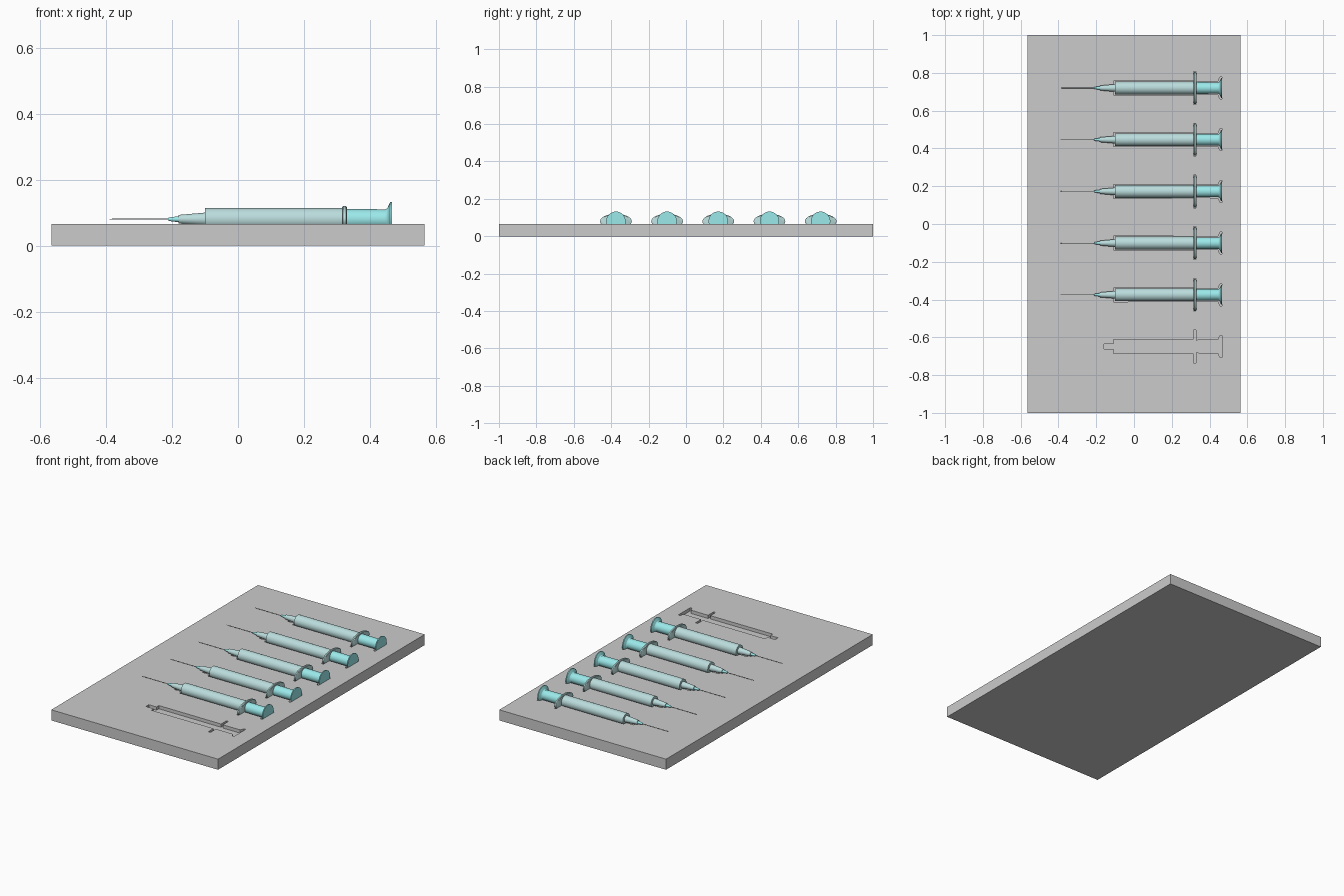
import bpy, bmesh
from math import sin, cos, pi

if "Cube" in bpy.data.objects:
    bpy.data.objects.remove(bpy.data.objects["Cube"])

ROWS = [0.72 - 0.2737 * i for i in range(6)]   # last row is the empty slot
TOP, AXIS = 0.065, 0.08


def material(name, color):
    m = bpy.data.materials.new(name)
    m.diffuse_color = color
    m.use_nodes = True
    m.node_tree.nodes["Principled BSDF"].inputs["Base Color"].default_value = m.diffuse_color
    return m


def finish(name, bm, mat=None, smooth=False):
    bmesh.ops.recalc_face_normals(bm, faces=bm.faces[:])
    me = bpy.data.meshes.new(name)
    bm.to_mesh(me)
    bm.free()
    ob = bpy.data.objects.new(name, me)
    bpy.context.collection.objects.link(ob)
    if mat:
        me.materials.append(mat)
    if smooth:
        bpy.ops.object.select_all(action='DESELECT')
        ob.select_set(True)
        bpy.context.view_layer.objects.active = ob
        bpy.ops.object.shade_smooth_by_angle()
    return ob


def lathe(name, profile, mat, segs=32, sy=1.0):
    """Capped solid turned around the x axis from (x, radius) points."""
    bm = bmesh.new()
    rings = [[bm.verts.new((x, sy * r * cos(2 * pi * k / segs), r * sin(2 * pi * k / segs)))
              for k in range(segs)] for x, r in profile]
    for a, b in zip(rings, rings[1:]):
        for k in range(segs):
            n = (k + 1) % segs
            bm.faces.new((a[k], a[n], b[n], b[k]))
    bm.faces.new(rings[0])
    bm.faces.new(rings[-1])
    return finish(name, bm, mat, True)


# tray slab
bm = bmesh.new()
bmesh.ops.create_cube(bm, size=1)
for v in bm.verts:
    v.co = (v.co.x * 1.13, v.co.y * 2, (v.co.z + 0.5) * TOP)
tray = finish("tray", bm)

# syringe-shaped recesses, half outline mirrored across each row
half = [(-0.16, 0.014), (-0.108, 0.014), (-0.108, 0.037), (0.314, 0.036), (0.314, 0.087),
        (0.328, 0.087), (0.328, 0.033), (0.445, 0.034), (0.455, 0.058), (0.466, 0.058)]
outline = half + [(x, -w) for x, w in reversed(half)]
bm = bmesh.new()
for y in ROWS:
    face = bm.faces.new([bm.verts.new((px, y + py, 0.045)) for px, py in outline])
    ext = bmesh.ops.extrude_face_region(bm, geom=[face])
    for v in ext["geom"]:
        if isinstance(v, bmesh.types.BMVert):
            v.co.z = 0.1
cutter = finish("recess_cutter", bm)
cut = tray.modifiers.new("recesses", 'BOOLEAN')
cut.operation, cut.solver, cut.object = 'DIFFERENCE', 'EXACT', cutter
bpy.context.view_layer.objects.active = tray
bpy.ops.object.modifier_apply(modifier=cut.name)
bpy.data.objects.remove(cutter)

# syringe parts
pale = material("pale_teal", (0.50, 0.72, 0.72, 1))
teal = material("bright_teal", (0.33, 0.82, 0.83, 1))
steel = material("steel", (0.5, 0.55, 0.56, 1))
parts = [
    lathe("barrel", [(-0.10, 0.034), (0.32, 0.034)], pale),
    lathe("finger_flange", [(0.316, 0.037), (0.319, 0.04), (0.327, 0.04), (0.330, 0.037)],
          pale, sy=2.12),
    lathe("needle_hub", [(-0.18, 0.013), (-0.10, 0.020)], pale),
    lathe("hub_tip", [(-0.212, 0.004), (-0.205, 0.006), (-0.18, 0.009)], teal),
    lathe("needle", [(-0.39, 0.0008), (-0.38, 0.0015), (-0.205, 0.0015)], steel, 12),
    lathe("plunger", [(0.325, 0.031), (0.447, 0.030), (0.453, 0.034), (0.459, 0.047),
                      (0.461, 0.052), (0.467, 0.052)], teal),
]

# five syringes share the same part meshes
for i, y in enumerate(ROWS[:5]):
    for p in parts:
        ob = p
        if i:
            ob = p.copy()
            bpy.context.collection.objects.link(ob)
        ob.location = (0, y, AXIS)
